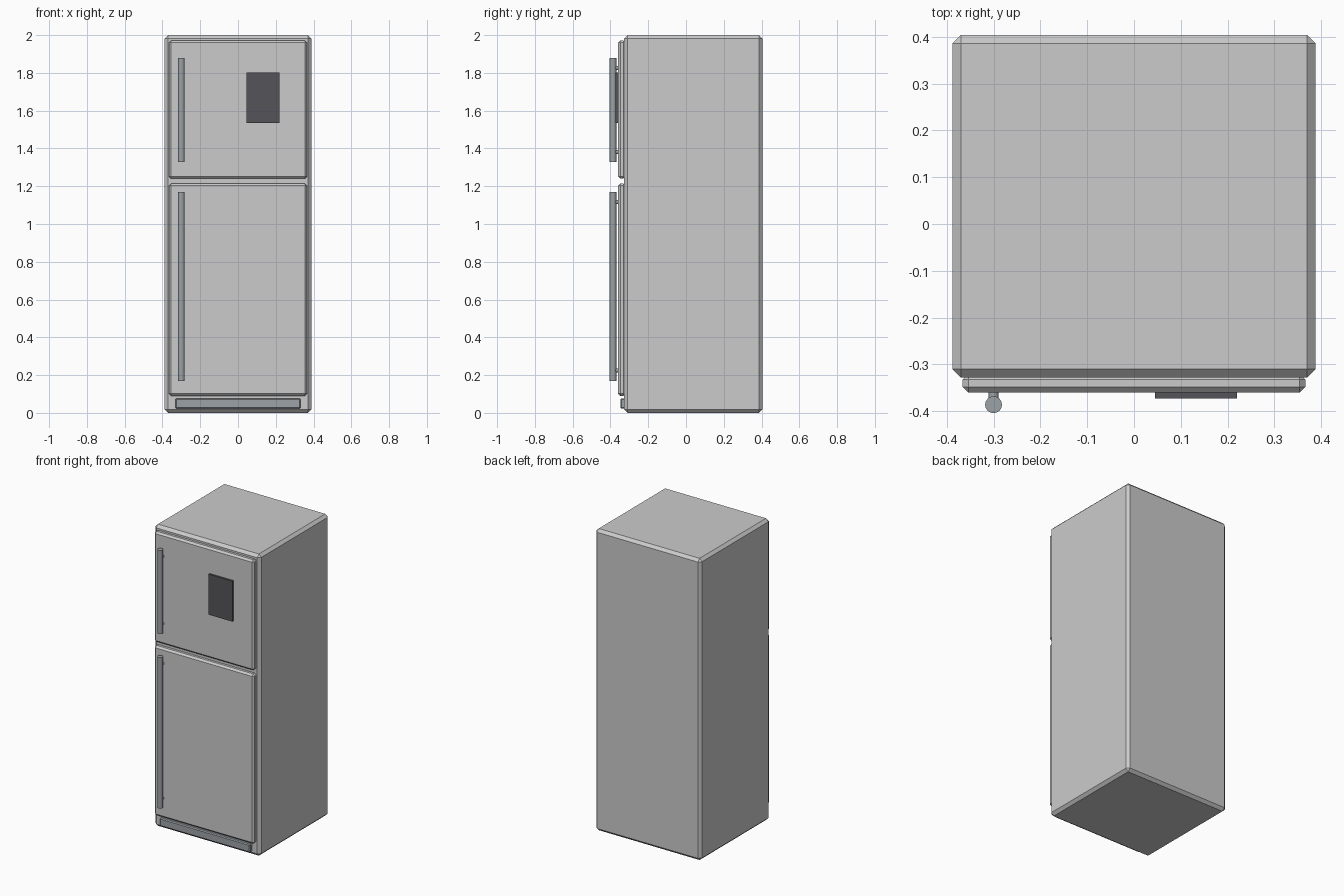
import bpy, bmesh, math
from mathutils import Vector

if "Cube" in bpy.data.objects:
    bpy.data.objects.remove(bpy.data.objects["Cube"])


def material(name, color):
    m = bpy.data.materials.new(name)
    m.diffuse_color = color
    m.use_nodes = True
    m.node_tree.nodes["Principled BSDF"].inputs["Base Color"].default_value = m.diffuse_color
    return m


METAL = material("handle_metal", (0.33, 0.36, 0.38, 1))
DARK = material("panel_dark", (0.09, 0.09, 0.10, 1))


def box(name, lo, hi, chamfer=0.0, mat=None):
    lo, hi = Vector(lo), Vector(hi)
    bm = bmesh.new()
    bmesh.ops.create_cube(bm, size=1)
    bmesh.ops.scale(bm, vec=hi - lo, verts=bm.verts)
    bmesh.ops.translate(bm, vec=(lo + hi) / 2, verts=bm.verts)
    if chamfer:
        bmesh.ops.bevel(bm, geom=bm.edges[:], offset=chamfer, segments=1,
                        affect='EDGES')
    me = bpy.data.meshes.new(name)
    bm.to_mesh(me)
    bm.free()
    ob = bpy.data.objects.new(name, me)
    bpy.context.collection.objects.link(ob)
    if mat:
        me.materials.append(mat)
    return ob


def rod(name, center, radius, length, mat, along_y=False):
    rot = (math.pi / 2, 0, 0) if along_y else (0, 0, 0)
    bpy.ops.mesh.primitive_cylinder_add(vertices=16, radius=radius, depth=length,
                                        location=center, rotation=rot)
    ob = bpy.context.object
    ob.name = name
    ob.data.materials.append(mat)
    bpy.ops.object.shade_smooth_by_angle(angle=math.radians(35))
    return ob


# Cabinet
box("cabinet", (-0.388, -0.328, 0), (0.388, 0.404, 2), 0.018)

# Doors, each with a bar handle on two posts: door bottom/top, bar bottom/top
for label, z0, z1, h0, h1 in (("freezer", 1.24, 1.972, 1.327, 1.88),
                              ("fridge", 0.09, 1.215, 0.17, 1.17)):
    box(label + "_door", (-0.366, -0.36, z0), (0.366, -0.32, z1), 0.012)
    rod(label + "_handle", (-0.30, -0.386, (h0 + h1) / 2), 0.018, h1 - h0, METAL)
    for end, z in (("lower", h0 + 0.054), ("upper", h1 - 0.054)):
        rod(f"{label}_handle_post_{end}", (-0.30, -0.37, z), 0.011, 0.03, METAL, True)

# Control panel on the freezer door
box("control_panel", (0.045, -0.373, 1.535), (0.22, -0.355, 1.803), 0, DARK)

# Kick plate under the fridge door
box("kick_plate", (-0.332, -0.348, 0.022), (0.332, -0.315, 0.077), 0.006, METAL)
